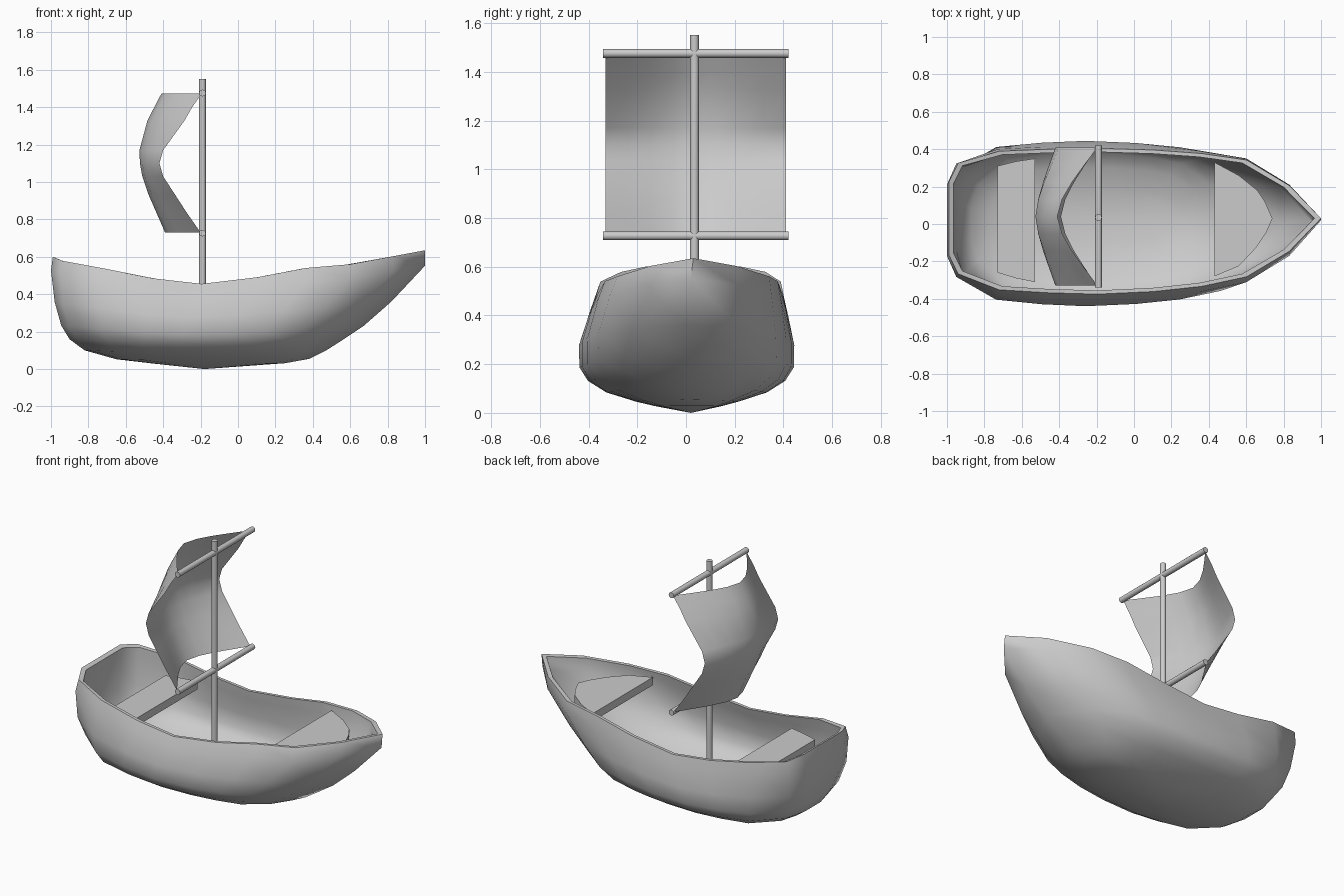
import bpy, bmesh, math
from mathutils import Vector

if "Cube" in bpy.data.objects:
    bpy.data.objects.remove(bpy.data.objects["Cube"])

CY = 0.035  # centre line of the mast


def lerp_table(table, v):
    for (a, p), (b, q) in zip(table, table[1:]):
        if v <= b:
            return p + (q - p) * max(0.0, (v - a) / (b - a))
    return table[-1][1]


def finish(name, bm, angle=40):
    bmesh.ops.recalc_face_normals(bm, faces=bm.faces)
    me = bpy.data.meshes.new(name)
    bm.to_mesh(me)
    bm.free()
    ob = bpy.data.objects.new(name, me)
    bpy.context.collection.objects.link(ob)
    bpy.ops.object.select_all(action='DESELECT')
    ob.select_set(True)
    bpy.context.view_layer.objects.active = ob
    bpy.ops.object.shade_smooth_by_angle(angle=math.radians(angle))
    return ob


# Hull: sheer line, plan shape (share of length, share of half width)
SHEER = [(-1, .605), (-.92, .57), (-.75, .545), (-.5, .49), (-.19, .455),
         (.1, .49), (.36, .54), (.6, .56), (1, .635)]
PLAN = [(0, .5), (.025, .76), (.135, .95), (.27, .985), (.4, 1), (.55, .97),
        (.68, .91), (.8, .8), (.915, .45), (1, 0)]
# Levels: height share, stern x, bow x, half width, centre y
OUTER = [(.06, -.45, .25, .135, .02), (.1, -.65, .38, .21, .01),
         (.18, -.82, .47, .33, .005), (.28, -.9, .56, .405, .005),
         (.4, -.945, .67, .44, .005), (.6, -.98, .82, .442, .005),
         (.87, -1, 1, .41, .02), (1, -.99, 1, .39, .03)]
INNER = [(1, -.965, .965, .37, .03), (.87, -.965, .94, .383, .02),
         (.6, -.95, .785, .415, .005), (.4, -.915, .64, .41, .005),
         (.3, -.87, .53, .38, .005), (.21, -.77, .43, .305, .005),
         (.14, -.6, .33, .19, .01), (.11, -.42, .22, .12, .02)]


def level_ring(bm, f, xs, xb, w, cy):
    # lower levels get a rounder stern and a blunter bow
    stern, bow = 1 + 2.2 * (1 - f) ** 1.5, 1 - .3 * (1 - f)

    def point(u, s, side):
        x = xs + (xb - xs) * u
        s = s ** (stern if u < .3 else bow)
        y = cy - .5 * cy * max(0, s - .8) / .2
        return bm.verts.new((x, y + side * w * s, f * lerp_table(SHEER, x)))

    return ([point(u, s, -1) for u, s in reversed(PLAN)] +
            [point(u, s, 1) for u, s in PLAN[:-1]])


bm = bmesh.new()
rings = [level_ring(bm, *lv) for lv in OUTER + INNER]
n = len(rings[0])
for a, b in zip(rings, rings[1:]):
    for i in range(n):
        j = (i + 1) % n
        bm.faces.new((a[i], a[j], b[j], b[i]))
for ring, z in ((rings[0], 0.0), (rings[-1], .04)):
    c = bm.verts.new((-.18, .02, z))
    for i in range(n):
        bm.faces.new((ring[i], ring[(i + 1) % n], c))
finish("hull", bm, 60)


# Seats
def slab(name, outline, top, thick=.05):
    bm = bmesh.new()
    up, low = [[bm.verts.new((x, y, z)) for x, y in outline] for z in (top, top - thick)]
    bm.faces.new(up)
    bm.faces.new(low[::-1])
    for i in range(len(up)):
        bm.faces.new((up[i - 1], up[i], low[i], low[i - 1]))
    finish(name, bm, 30)


slab("stern_seat", [(-.73, -.26), (-.63, -.29), (-.53, -.31), (-.53, .35),
                    (-.63, .335), (-.73, .31)], .44)
slab("bow_seat", [(.43, -.28), (.56, -.225), (.65, -.13), (.71, -.04), (.74, .03),
                  (.70, .12), (.66, .18), (.56, .26), (.43, .33)], .52)


# Mast and yards
def pole(name, p, q, r=.018):
    p, q = Vector(p), Vector(q)
    bm = bmesh.new()
    bmesh.ops.create_cone(bm, cap_ends=True, segments=12, radius1=r, radius2=r,
                          depth=(q - p).length)
    rot = (q - p).to_track_quat('Z', 'Y').to_matrix()
    bmesh.ops.rotate(bm, verts=bm.verts, matrix=rot)
    bmesh.ops.translate(bm, verts=bm.verts, vec=(p + q) / 2)
    finish(name, bm)


pole("mast", (-.19, CY, .03), (-.19, CY, 1.552))
for name, z in (("top_yard", 1.476), ("bottom_yard", .727)):
    pole(name, (-.19, -.34, z), (-.19, .42, z))

# Billowing sail: x along its side edges and its middle, by height
EDGE = [(.73, -.2), (.83, -.27), (.93, -.335), (1.03, -.4), (1.1, -.42), (1.17, -.4),
        (1.33, -.285), (1.4, -.245), (1.472, -.195)]
MID = [(.73, -.39), (.97, -.495), (1.06, -.52), (1.15, -.53), (1.28, -.51), (1.472, -.41)]
# share of the billow from the middle outwards
BILLOW = [(0, 1), (.25, .88), (.5, .63), (.75, .32), (1, 0)]
bm = bmesh.new()
cols = 8
rows = []
for z, edge in EDGE:
    mid = lerp_table(MID, z)
    row = []
    for i in range(cols + 1):
        t = 2 * i / cols - 1
        x = edge + (mid - edge) * lerp_table(BILLOW, abs(t))
        row.append(bm.verts.new((x, .04 + .37 * t, z)))
    rows.append(row)
for a, b in zip(rows, rows[1:]):
    for i in range(cols):
        bm.faces.new((a[i], a[i + 1], b[i + 1], b[i]))
finish("sail", bm, 60)
